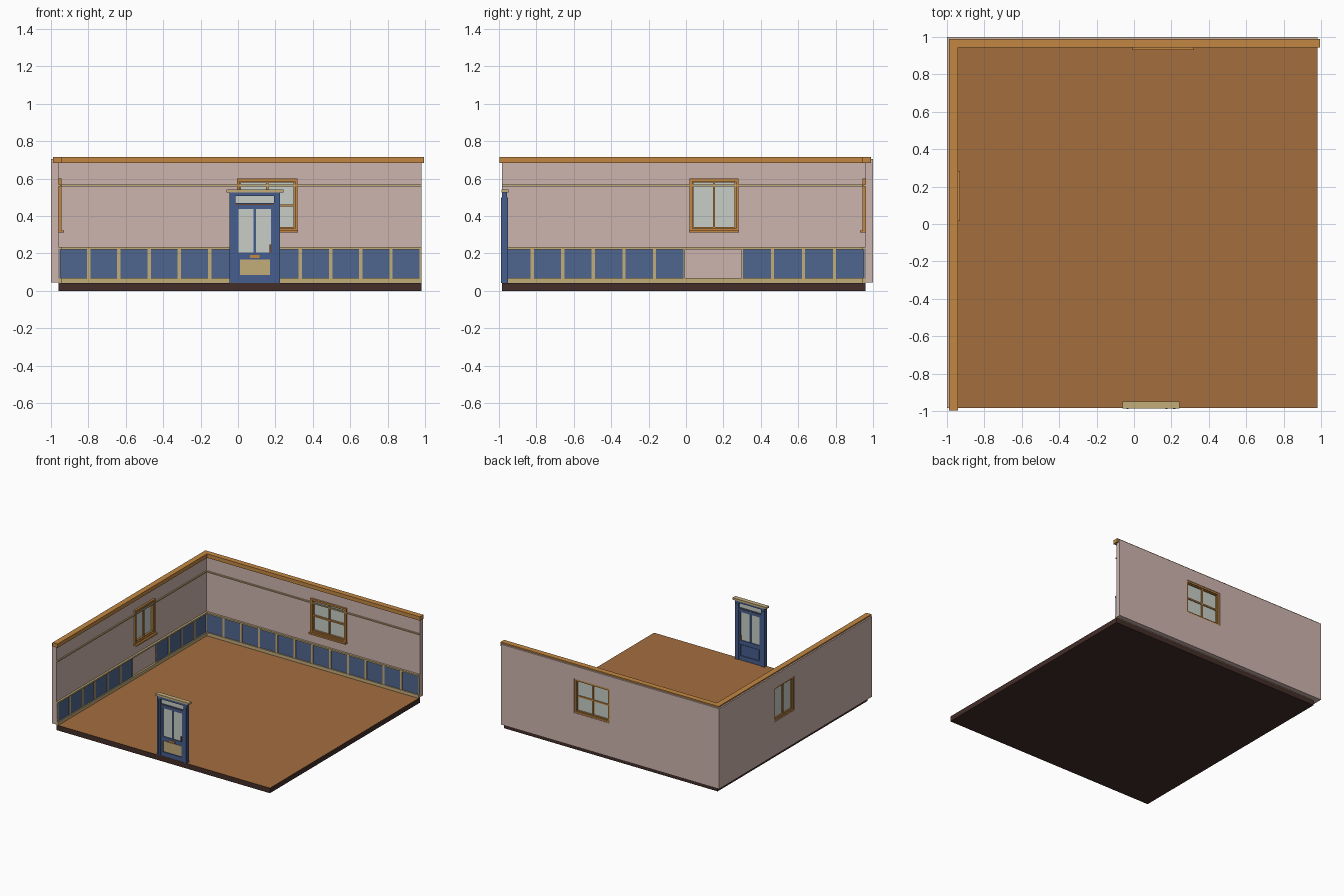
import bpy
import bmesh
from mathutils import Vector

cube = bpy.data.objects.get("Cube")
if cube:
    bpy.data.objects.remove(cube)


def material(name, r, g, b):
    def lin(c):
        c /= 255
        return c / 12.92 if c < 0.04 else ((c + 0.055) / 1.055) ** 2.4
    col = (lin(r), lin(g), lin(b), 1)
    m = bpy.data.materials.new(name)
    m.use_nodes = True
    m.diffuse_color = col
    m.node_tree.nodes["Principled BSDF"].inputs["Base Color"].default_value = col
    return m


wall_pink = material("wall_pink", 206, 181, 174)
floor_brown = material("floor_brown", 163, 110, 62)
slab_brown = material("slab_brown", 66, 45, 40)
trim_orange = material("trim_orange", 194, 135, 66)
trim_tan = material("trim_tan", 194, 172, 122)
panel_blue = material("panel_blue", 80, 102, 142)
door_blue = material("door_blue", 70, 95, 142)
glass_pale = material("glass_pale", 200, 206, 198)
metal_brown = material("metal_brown", 110, 72, 45)


def boxes(name, mat, items, place=None):
    """One object made of boxes, each (u0, u1, v0, v1, z0, z1)."""
    place = place or (lambda u, v, z: (u, v, z))
    bm = bmesh.new()
    for u0, u1, v0, v1, z0, z1 in items:
        a, b = Vector(place(u0, v0, z0)), Vector(place(u1, v1, z1))
        verts = bmesh.ops.create_cube(bm, size=1)["verts"]
        for v in verts:
            v.co = [(a[i] + b[i]) / 2 + v.co[i] * abs(b[i] - a[i]) for i in range(3)]
    me = bpy.data.meshes.new(name)
    bm.to_mesh(me)
    bm.free()
    me.materials.append(mat)
    ob = bpy.data.objects.new(name, me)
    bpy.context.collection.objects.link(ob)
    return ob


def frame(u0, u1, z0, z1, w, v0, v1):
    """Four bars around a rectangle."""
    return [(u0, u0 + w, v0, v1, z0, z1), (u1 - w, u1, v0, v1, z0, z1),
            (u0 + w, u1 - w, v0, v1, z0, z0 + w), (u0 + w, u1 - w, v0, v1, z1 - w, z1)]


# floor slab with a lighter top face
floor = boxes("floor", slab_brown, [(-0.96, 0.98, -0.985, 0.96, 0, 0.042)])
floor.data.materials.append(floor_brown)
for p in floor.data.polygons:
    p.material_index = int(p.normal.z > 0.5)

IN, BOTTOM, TOP = 0.96, 0.045, 0.705
SILL, HEAD, THICK = 0.32, 0.6, 0.04


# wall coordinates: along the wall, depth into the room, height
def on_back(u, d, z):
    return (u, IN - d, z)


def on_side(u, d, z):
    return (-IN + d, u, z)


def build_wall(name, place, start, end, w0, w1, runs, crossbar):
    # wall pieces around the window opening
    for part, u0, u1, z0, z1 in (("first", start, w0, BOTTOM, TOP), ("last", w1, end, BOTTOM, TOP),
                                 ("below_window", w0, w1, BOTTOM, SILL),
                                 ("above_window", w0, w1, HEAD, TOP)):
        boxes(f"{name}_wall_{part}", wall_pink, [(u0, u1, -THICK, 0, z0, z1)], place)

    # wainscot panels, stiles and rails
    panels, stiles = [], []
    for a, b, n in runs:
        step = (b - a) / n
        panels.append((a, b, 0, 0.006, 0.066, 0.225))
        for i in range(n + 1):
            c = a + i * step
            stiles.append((max(c - 0.009, a), min(c + 0.009, b), 0, 0.011, 0.066, 0.225))
    boxes(f"{name}_wainscot_panels", panel_blue, panels, place)
    boxes(f"{name}_wainscot_stiles", trim_tan, stiles, place)
    boxes(f"{name}_baseboard", trim_tan, [(start, end, 0, 0.015, 0.042, 0.068)], place)
    boxes(f"{name}_chair_rail", trim_tan, [(start, end, 0, 0.017, 0.222, 0.234)], place)
    boxes(f"{name}_picture_rail", trim_tan, [(start, end, 0, 0.01, 0.559, 0.569)], place)

    # window casing, sash bars, sill and glass
    mid, low = (w0 + w1) / 2, SILL + 0.012
    bars = frame(w0, w1, SILL, HEAD, 0.014, -0.036, 0.015)
    bars += frame(w0 + 0.014, w1 - 0.014, SILL + 0.014, HEAD - 0.014, 0.007, -0.028, 0.004)
    bars.append((mid - 0.006, mid + 0.006, -0.026, 0.002, low, HEAD - 0.012))
    if crossbar:
        bars.append((w0 + 0.014, w1 - 0.014, -0.025, 0.001, 0.451, 0.463))
    boxes(f"{name}_window_frame", trim_orange, bars, place)
    boxes(f"{name}_window_sill", trim_orange, [(w0 - 0.004, w1 + 0.004, 0, 0.03, 0.312, 0.324)], place)
    boxes(f"{name}_window_glass", glass_pale,
          [(w0 + 0.01, w1 - 0.01, -0.017, -0.011, low, HEAD - 0.01)], place)


build_wall("back", on_back, -0.96, 0.98, -0.005, 0.318, [(-0.96, 0.98, 12)], True)
build_wall("side", on_side, -0.985, 0.96, 0.02, 0.28,
           [(-0.985, -0.005, 6), (0.297, 0.96, 4)], False)
boxes("wall_corner_post", wall_pink, [(-1, -IN, IN, 1, BOTTOM, TOP)])

# crown moulding along both walls
boxes("back_crown", trim_orange, [(-0.988, 0.994, 0.943, 0.988, 0.684, 0.716)])
boxes("side_crown", trim_orange, [(-0.988, -0.942, -0.996, 0.943, 0.684, 0.716)])

# door surround with transom
F, B = -0.985, -0.957
L, R = -0.045, 0.225
boxes("door_surround", door_blue, [
    (L, L + 0.032, F, B, 0.042, 0.525), (R - 0.032, R, F, B, 0.042, 0.525),
    (L + 0.032, R - 0.032, F, B, 0.508, 0.525),
    (L + 0.032, R - 0.032, F + 0.002, B - 0.002, 0.452, 0.470)])
boxes("door_surround_beads", door_blue, [
    (x, x + 0.012, F - 0.004, B + 0.004, 0.042, 0.5) for x in (L + 0.004, R - 0.016)])
boxes("door_transom_glass", glass_pale, [(L + 0.03, R - 0.03, -0.974, -0.968, 0.468, 0.51)])
boxes("door_transom_shadow_bar", metal_brown, [(L + 0.032, R - 0.032, F, B, 0.46, 0.464)])
boxes("door_cornice", trim_tan, [(-0.062, 0.242, -0.986, -0.949, 0.525, 0.541)])

# door leaf: stiles, rails, mullion and lower panel
l, r, mid = L + 0.032, R - 0.032, 0.09
boxes("door_leaf", door_blue, [
    (l, l + 0.017, -0.981, -0.961, 0.042, 0.452), (r - 0.017, r, -0.981, -0.961, 0.042, 0.452),
    (l + 0.017, r - 0.017, -0.981, -0.961, 0.437, 0.452),
    (l + 0.017, r - 0.017, -0.981, -0.961, 0.172, 0.205),
    (l + 0.017, r - 0.017, -0.981, -0.961, 0.042, 0.078),
    (mid - 0.006, mid + 0.006, -0.979, -0.963, 0.205, 0.437),
    (l + 0.017, r - 0.017, -0.975, -0.967, 0.078, 0.172)])
boxes("door_glass", glass_pale, [(l + 0.015, r - 0.015, -0.974, -0.968, 0.203, 0.439)])
boxes("door_kick_panel", trim_tan, [(l + 0.023, r - 0.023, -0.979, -0.974, 0.084, 0.168)])
boxes("door_back_panel", door_blue, [(l + 0.023, r - 0.023, -0.968, -0.963, 0.084, 0.168)])
boxes("door_mail_slot", trim_orange, [(mid - 0.025, mid + 0.025, -0.986, -0.98, 0.176, 0.191)])
boxes("door_handles", metal_brown, [
    (r - 0.024, r - 0.014, y, y + 0.008, 0.205, 0.248) for y in (-0.988, -0.962)])
